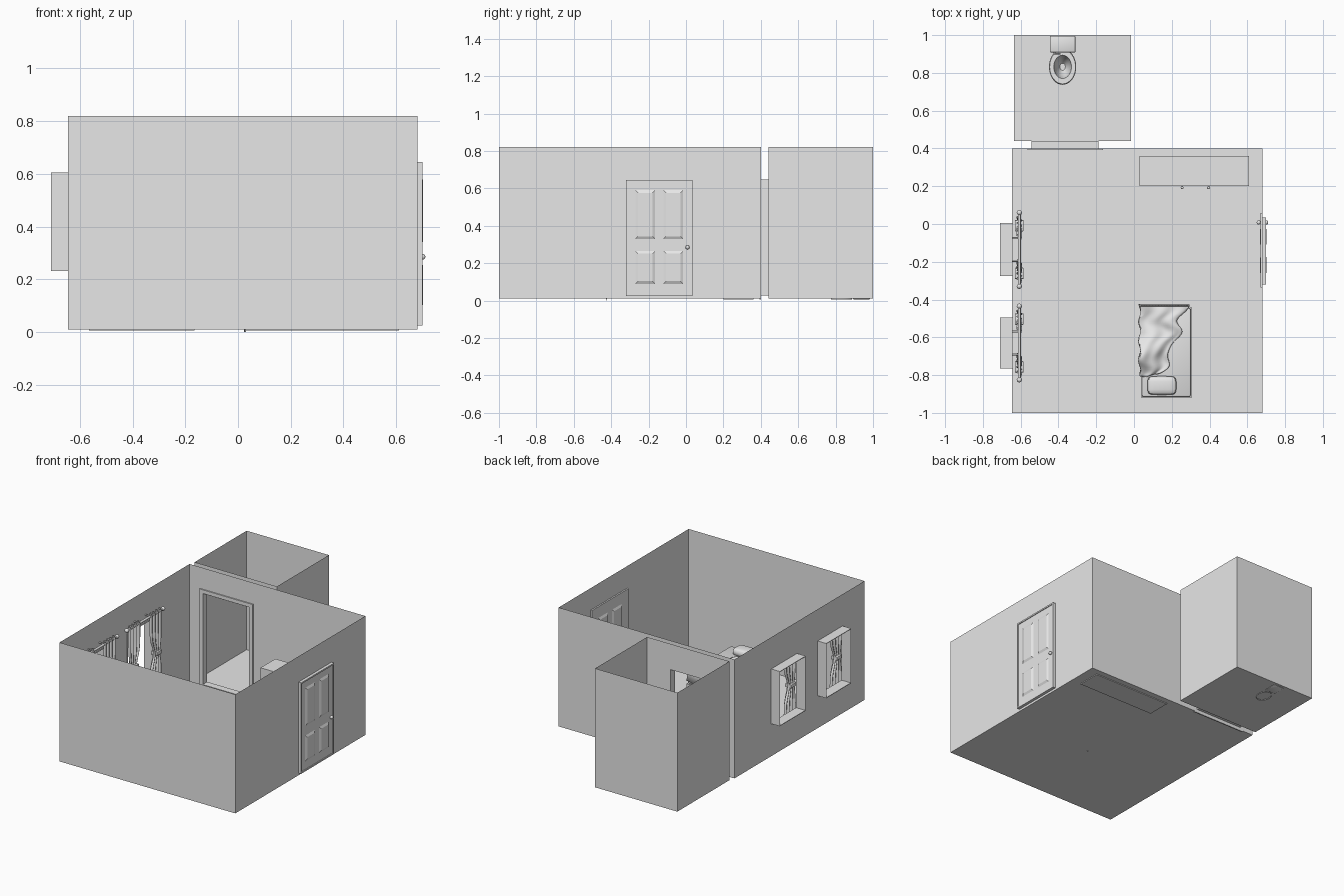
import bpy, bmesh, math
from mathutils import Vector

cube = bpy.data.objects.get("Cube")
if cube:
    bpy.data.objects.remove(cube, do_unlink=True)

GREY = (0.8, 0.8, 0.8, 1)
mat = bpy.data.materials.new("plain grey")
mat.use_nodes = True
mat.diffuse_color = GREY
mat.node_tree.nodes["Principled BSDF"].inputs["Base Color"].default_value = GREY


def finish(name, bm, smooth=False):
    me = bpy.data.meshes.new(name)
    bm.to_mesh(me)
    bm.free()
    me.materials.append(mat)
    ob = bpy.data.objects.new(name, me)
    bpy.context.collection.objects.link(ob)
    if smooth:
        bpy.ops.object.select_all(action='DESELECT')
        ob.select_set(True)
        bpy.context.view_layer.objects.active = ob
        bpy.ops.object.shade_smooth_by_angle(angle=math.radians(40))
    return ob


def add_box(bm, x, y, z):
    verts = bmesh.ops.create_cube(bm, size=1)["verts"]
    for v in verts:
        v.co = [(a + b) / 2 + c * (b - a) for (a, b), c in zip((x, y, z), v.co)]
    return verts


def box(name, x, y, z, bevel=0):
    bm = bmesh.new()
    add_box(bm, x, y, z)
    if bevel:
        bmesh.ops.bevel(bm, geom=bm.edges[:], offset=bevel, segments=2, affect='EDGES', profile=0.5)
    return finish(name, bm, bevel > 0)


def sheet(bm, place, us, vs, holes=()):
    """Flat rectangle split at holes; place maps (u, v) to a point."""
    us = sorted({*us, *(h[i] for h in holes for i in (0, 1))})
    vs = sorted({*vs, *(h[i] for h in holes for i in (2, 3))})
    for a, b in zip(us, us[1:]):
        for c, d in zip(vs, vs[1:]):
            if any(h[0] <= a < h[1] and h[2] <= c < h[3] for h in holes):
                continue
            bm.faces.new([bm.verts.new(place(*p)) for p in ((a, c), (b, c), (b, d), (a, d))])


def room(name, x, y, z, holes):
    """Open-topped room of single-skin walls; holes are listed per wall."""
    bm = bmesh.new()
    sheet(bm, lambda u, v: (u, v, z[0]), x, y)
    for i in (0, 1):
        sheet(bm, lambda u, v: (x[i], u, v), y, z, holes.get("x%d" % i, ()))
        sheet(bm, lambda u, v: (u, y[i], v), x, z, holes.get("y%d" % i, ()))
    bmesh.ops.remove_doubles(bm, verts=bm.verts, dist=0.0001)
    return finish(name, bm)


def frame(name, axis, depth, u, v, w):
    """Rectangular frame round an opening; w is the member width."""
    bm = bmesh.new()
    bars = [((u[0] - w, u[0]), (v[0] - w, v[1] + w)), ((u[1], u[1] + w), (v[0] - w, v[1] + w)),
            (u, (v[1], v[1] + w)), (u, (v[0] - w, v[0]))]
    for bu, bv in bars:
        add_box(bm, *((depth, bu, bv) if axis == "x" else (bu, depth, bv)))
    return finish(name, bm)


def rod(bm, a, b, r, n=12):
    a, b = Vector(a), Vector(b)
    m = (b - a).to_track_quat('Z', 'Y').to_matrix().to_4x4()
    m.translation = (a + b) / 2
    bmesh.ops.create_cone(bm, cap_ends=True, segments=n, radius1=r, radius2=r,
                          depth=(b - a).length, matrix=m)


def ball(bm, c, r):
    for v in bmesh.ops.create_uvsphere(bm, u_segments=12, v_segments=8, radius=r)["verts"]:
        v.co += Vector(c)


def surface(bm, place, nu, nv, wrap=False):
    """Grid or tube of quads from place(u, v), with u and v in 0..1."""
    rows = [[bm.verts.new(place(i / nu, j / nv)) for i in range(nu if wrap else nu + 1)]
            for j in range(nv + 1)]
    for r, s in zip(rows, rows[1:]):
        for i in range(nu):
            k = (i + 1) % len(r)
            bm.faces.new((r[i], r[k], s[k], s[i]))
    return rows


# Rooms with door and window openings
FLOOR, TOP = 0.01, 0.82
WINDOWS = ((-0.27, 0.0), (-0.76, -0.5))
SILL = (0.235, 0.6)
doorway = (-0.54, -0.19, 0.03, 0.645)
room("main_room", (-0.645, 0.68), (-1, 0.4), (FLOOR, TOP),
     {"x0": [(*w, *SILL) for w in WINDOWS], "y1": [doorway]})
room("bathroom", (-0.635, -0.015), (0.44, 1), (FLOOR, TOP), {"y0": [doorway]})

# Passage lining and trim
frame("passage_lining", "y", (0.4, 0.44), doorway[:2], doorway[2:], 0.002)
frame("passage_trim", "y", (0.392, 0.4), doorway[:2], (0.03, 0.65), 0.025)


# Curtains: gathered sheets pinched by a tie
def curtain(name, yc, side):
    def place(u, v):
        pinch = 1 - 0.45 * math.exp(-((v - 0.4) / 0.16) ** 2)
        fold = math.sin(u * math.tau * 4) * 0.016 * (0.6 + 0.4 * pinch)
        return (-0.607 + fold, yc + side * 0.025 * (1 - pinch) + (u - 0.5) * 0.13 * pinch,
                0.2 + 0.47 * v)
    bm = bmesh.new()
    surface(bm, place, 40, 16)
    finish(name, bm, True)
    box(name + "_tie", (-0.63, -0.584), (yc - 0.03 + side * 0.011, yc + 0.05 * 0.8 + side * 0.011 - 0.01),
        (0.375, 0.4), 0.004)


for n, (y0, y1) in enumerate(WINDOWS, 1):
    frame("window_%d_frame" % n, "x", (-0.71, -0.64), (y0, y1), SILL, 0.004)
    mid = (y0 + y1) / 2
    bm = bmesh.new()
    rod(bm, (-0.607, mid - 0.19, 0.655), (-0.607, mid + 0.19, 0.655), 0.008)
    for s in (-1, 1):
        ball(bm, (-0.607, mid + s * 0.195, 0.655), 0.014)
        rod(bm, (-0.645, mid + s * 0.06, 0.655), (-0.607, mid + s * 0.06, 0.655), 0.005)
    finish("curtain_rod_%d" % n, bm, True)
    for s, label in ((-1, "front"), (1, "back")):
        curtain("curtain_%d_%s" % (n, label), mid + s * 0.115, s)

# Entrance door: frame, slab and raised panels on both sides
DOOR_Y, DOOR_Z = (-0.31, 0.025), (0.035, 0.635)
frame("door_frame", "x", (0.672, 0.7), DOOR_Y, DOOR_Z, 0.01)
frame("door_inner_trim", "x", (0.67, 0.68), (-0.312, 0.032), (0.035, 0.645), 0.025)
box("door_slab", (0.674, 0.695), DOOR_Y, DOOR_Z)
for y in ((-0.27, -0.165), (-0.12, -0.015)):
    for z in ((0.09, 0.265), (0.33, 0.59)):
        for x0, out in ((0.695, 1), (0.674, -1)):
            bm = bmesh.new()
            add_box(bm, sorted((x0, x0 + out * 0.007)), y, z)
            face = max(bm.faces, key=lambda f: f.calc_center_median().x * out)
            c = face.calc_center_median()
            for v in face.verts:
                v.co.yz = [m + (p - m) - math.copysign(0.014, p - m) for p, m in zip(v.co.yz, c.yz)]
            finish("door_panel", bm)
bm = bmesh.new()
rod(bm, (0.66, 0.008, 0.285), (0.7, 0.008, 0.285), 0.005)
for x in (0.66, 0.7):
    ball(bm, (x, 0.008, 0.285), 0.011)
finish("door_knob", bm, True)

# Dresser with two handles
box("dresser", (0.03, 0.61), (0.2, 0.36), (0.005, 0.37))
for x in (0.255, 0.395):
    bm = bmesh.new()
    rod(bm, (x, 0.2, 0.21), (x, 0.192, 0.21), 0.004)
    ball(bm, (x, 0.192, 0.21), 0.008)
    finish("dresser_handle", bm, True)

# Bed with mattress, pillow and rumpled blanket
box("bed_base", (0.04, 0.305), (-0.92, -0.44), (FLOOR, 0.08))
box("mattress", (0.04, 0.302), (-0.917, -0.443), (0.08, 0.16), 0.012)
pillow = box("pillow", (0.07, 0.225), (-0.905, -0.805), (0.15, 0.205), 0.022)
pillow.rotation_euler.z = 0
sub = pillow.modifiers.new("soften", 'SUBSURF')
sub.levels = sub.render_levels = 1


def blanket_point(u, v):
    y = -0.8 + 0.375 * v
    right = 0.14 + 0.14 * v ** 0.8 + 0.02 * math.sin(v * 14)
    s = -0.07 + u * (right + 0.07)
    x = max(s, 0.028) + 0.006 * math.sin(v * 23)
    drop = max(0.028 - s, 0)
    heap = 0.05 * math.exp(-((v - 0.3) / 0.2) ** 2) * math.sin(math.pi * min(u, 1)) ** 2
    ripple = 0.006 * math.sin(v * 17 + u * 9) + 0.004 * math.sin(u * 21 - v * 6)
    z = 0.172 + heap + ripple - drop
    if v > 0.97:
        z -= 0.07
    return (x, y + 0.01 * math.sin(u * 8) * (1 - v), z)


bm = bmesh.new()
surface(bm, blanket_point, 24, 30)
blanket = finish("blanket", bm, True)
solid = blanket.modifiers.new("thickness", 'SOLIDIFY')
solid.thickness = 0.008

# Toilet: lathed oval bowl with hollow, seat rim, tank and lid
PROFILE = ((0.6, 0.005), (0.55, 0.05), (0.6, 0.09), (0.9, 0.15), (0.97, 0.18), (1, 0.19),
           (1, 0.2), (0.95, 0.206), (0.65, 0.206), (0.6, 0.19), (0.45, 0.13), (0.2, 0.1), (0.01, 0.1))


def bowl_point(u, v):
    r, z = PROFILE[round(v * (len(PROFILE) - 1))]
    a = u * math.tau
    return (-0.378 + 0.072 * r * math.cos(a), 0.832 + 0.095 * r * math.sin(a), z)


bm = bmesh.new()
surface(bm, bowl_point, 32, len(PROFILE) - 1, wrap=True)
finish("toilet_bowl", bm, True)
box("toilet_back", (-0.42, -0.336), (0.89, 0.985), (0.005, 0.19), 0.01)
box("toilet_tank", (-0.44, -0.316), (0.915, 0.992), (0.18, 0.34), 0.01)
box("toilet_tank_lid", (-0.446, -0.31), (0.908, 0.996), (0.34, 0.36), 0.006)
bm = bmesh.new()
rod(bm, (-0.42, 0.918, 0.31), (-0.42, 0.902, 0.31), 0.005)
rod(bm, (-0.424, 0.902, 0.31), (-0.39, 0.902, 0.306), 0.004)
finish("flush_handle", bm, True)
